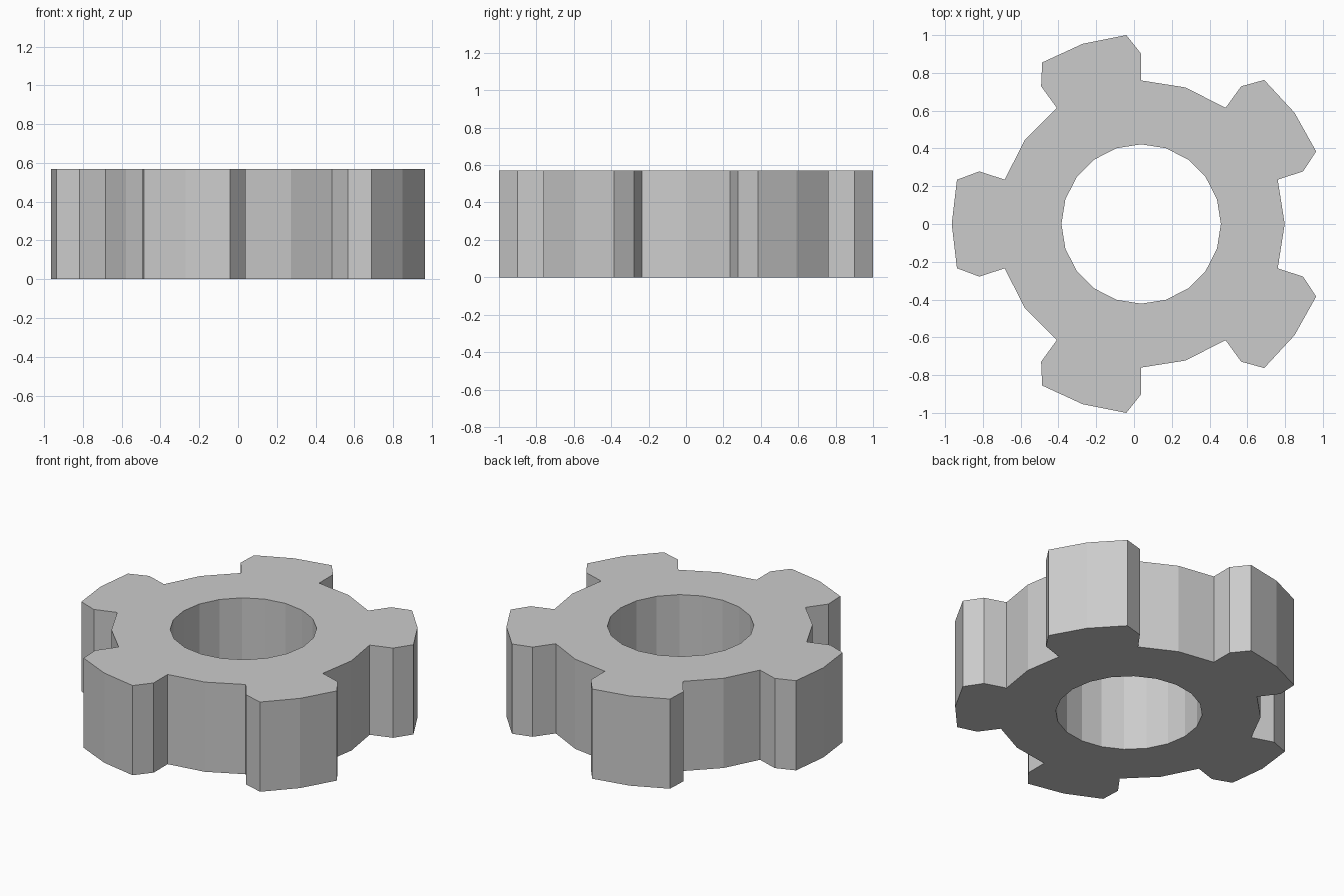
import bpy, bmesh
from math import cos, sin, radians

if "Cube" in bpy.data.objects:
    bpy.data.objects.remove(bpy.data.objects["Cube"])

CX, HEIGHT = 0.038, 0.57
R_HOLE, R_ROOT, R_SIDE, R_TIP = 0.422, 0.76, 0.901, 1.003
STEP = 18                     # 20 body segments, 4 per tooth pitch
TEETH = (36, 108, 180, 252, 324)

bm = bmesh.new()


def point(radius, angle):
    a = radians(angle)
    return bm.verts.new((CX + radius * cos(a), radius * sin(a), 0))


# Ring body: flat annulus with a 20-sided hole
inner = [point(R_HOLE, i * STEP) for i in range(20)]
outer = [point(R_ROOT, i * STEP) for i in range(20)]
for i in range(20):
    j = (i + 1) % 20
    bm.faces.new((inner[i], outer[i], outer[j], inner[j]))

# Teeth: straight flanks, chamfered corners, slightly peaked tip
for mid in TEETH:
    k = mid // STEP
    rim = [point(r, mid + a) for r, a in
           ((R_SIDE, -18), (R_TIP, -13.5), (R_TIP, 0), (R_TIP, 13.5), (R_SIDE, 18))]
    bm.faces.new((outer[k - 1], rim[0], rim[1], rim[2], outer[k]))
    bm.faces.new((outer[k], rim[2], rim[3], rim[4], outer[k + 1]))

# Extrude the flat profile to full thickness
top = bmesh.ops.extrude_face_region(bm, geom=bm.faces[:], use_keep_orig=True)
bmesh.ops.translate(bm, vec=(0, 0, HEIGHT),
                    verts=[v for v in top["geom"] if isinstance(v, bmesh.types.BMVert)])
bmesh.ops.recalc_face_normals(bm, faces=bm.faces[:])

mesh = bpy.data.meshes.new("gear")
bm.to_mesh(mesh)
bm.free()
bpy.context.collection.objects.link(bpy.data.objects.new("gear", mesh))
